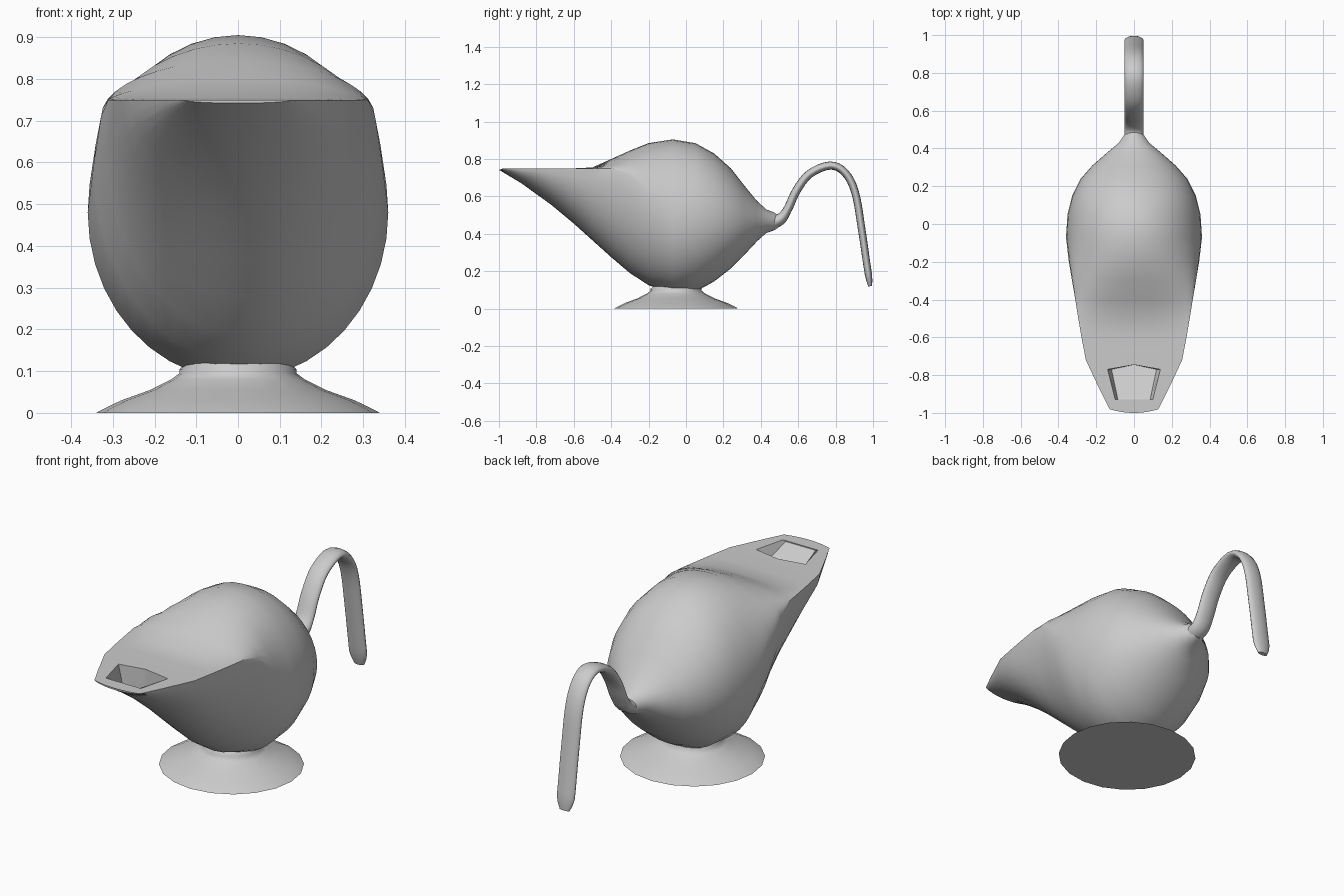
import bpy, bmesh, math
from mathutils import Vector

if "Cube" in bpy.data.objects:
    bpy.data.objects.remove(bpy.data.objects["Cube"])

grey = bpy.data.materials.new("soft_grey")
grey.use_nodes = True
grey.diffuse_color = (0.6, 0.6, 0.6, 1)
grey.node_tree.nodes["Principled BSDF"].inputs["Base Color"].default_value = grey.diffuse_color


def loft(name, rings):
    """Skin a list of equal-sized rings and cap both ends."""
    bm = bmesh.new()
    loops = [[bm.verts.new(p) for p in ring] for ring in rings]
    n = len(loops[0])
    for a, b in zip(loops, loops[1:]):
        for i in range(n):
            j = (i + 1) % n
            bm.faces.new((a[i], a[j], b[j], b[i]))
    bm.faces.new(loops[0])
    bm.faces.new(loops[-1])
    bmesh.ops.recalc_face_normals(bm, faces=bm.faces)
    mesh = bpy.data.meshes.new(name)
    bm.to_mesh(mesh)
    bm.free()
    mesh.materials.append(grey)
    obj = bpy.data.objects.new(name, mesh)
    bpy.context.collection.objects.link(obj)
    return obj


def smooth(obj, angle):
    bpy.ops.object.select_all(action="DESELECT")
    obj.select_set(True)
    bpy.context.view_layer.objects.active = obj
    bpy.ops.object.shade_smooth_by_angle(angle=math.radians(angle))


def spline(points, steps):
    """Catmull-Rom curve through the points."""
    pts = [Vector(p) for p in points]
    pts = [pts[0] * 2 - pts[1]] + pts + [pts[-1] * 2 - pts[-2]]
    out = []
    for a, b, c, d in zip(pts, pts[1:], pts[2:], pts[3:]):
        for k in range(steps):
            t = k / steps
            out.append(0.5 * (2 * b + (c - a) * t + (2 * a - 5 * b + 4 * c - d) * t * t
                              + (3 * b - a - 3 * c + d) * t ** 3))
    return out + [pts[-2]]


# Body sections: y, half width, bottom, height of widest line, top
sections = [
    (-1, .13, .742, .75, .75), (-.88, .18, .67, .75, .75),
    (-.72, .255, .555, .75, .75), (-.6, .278, .455, .75, .75),
    (-.5, .295, .365, .75, .755), (-.4, .311, .275, .75, .8),
    (-.3, .328, .19, .71, .845), (-.2, .345, .125, .6, .885),
    (-.07, .36, .08, .48, .905), (.05, .352, .09, .48, .885),
    (.15, .327, .145, .48, .83), (.24, .282, .215, .475, .75),
    (.31, .22, .285, .47, .66), (.38, .14, .36, .47, .575),
    (.43, .08, .405, .47, .53), (.47, .053, .418, .468, .515),
    (.49, .035, .43, .465, .5),
]


def body_ring(y, w, bottom, mid, top, n=40):
    power = 1 if y > -.35 else 1.5      # flatter shoulders over the spout
    ring = []
    for i in range(n):
        a = math.tau * i / n
        c, s = math.cos(a), math.sin(a)
        z = mid + (top - mid) * s ** power if s > 0 else mid + (mid - bottom) * s
        bow = .02 * c * c if y < -.95 else 0
        ring.append((w * c, y + bow, z))
    return ring


body = loft("body", [body_ring(*s) for s in sections])

# Recessed pouring hole with a floor that rises smoothly to the lip
outline = ((-.14, -.77), (0, -.745), (.14, -.77), (.1, -.93), (-.1, -.93))
floor = [(x * .85, y, .745 + (y + .93) * -.55) for x, y in outline]
cutter = loft("hole_cutter", [floor, [(x, y, .75) for x, y in outline],
                              [(x, y, .8) for x, y in outline]])
cutter.hide_render = True
cut = body.modifiers.new("pouring_hole", "BOOLEAN")
cut.object = cutter
cut.solver = "EXACT"
bpy.context.view_layer.objects.active = body
bpy.ops.object.modifier_apply(modifier=cut.name)
bpy.data.objects.remove(cutter)
smooth(body, 42)

# Round flared foot and neck
profile = [(.34, 0), (.325, .008), (.28, .03), (.21, .055), (.16, .08),
           (.14, .095), (.14, .105), (.1, .14)]
foot = loft("foot", [[(r * math.cos(math.tau * i / 20), -.053 + r * .98 * math.sin(math.tau * i / 20), z)
                      for i in range(20)] for r, z in profile])
smooth(foot, 60)

# Handle: flattened tube following an arched path
path = spline([(0, .42, .468), (0, .47, .466), (0, .512, .485), (0, .548, .54), (0, .59, .63),
               (0, .66, .72), (0, .77, .765), (0, .85, .727), (0, .905, .62), (0, .94, .42),
               (0, .965, .25), (0, .985, .12)], 4)
rings = []
last = len(path) - 1
for i, p in enumerate(path):
    tangent = (path[min(i + 1, last)] - path[max(i - 1, 0)]).normalized()
    across = Vector((1, 0, 0))
    up = across.cross(tangent)
    size = (.55, .85)[last - i] if last - i < 2 else 1
    thick = .025 - .006 * i / last + .022 * max(0, 1 - i / 11)
    rings.append([p + across * .05 * size * math.cos(a) + up * thick * size * math.sin(a)
                  for a in (math.tau * k / 16 for k in range(16))])
handle = loft("handle", rings)
smooth(handle, 60)
